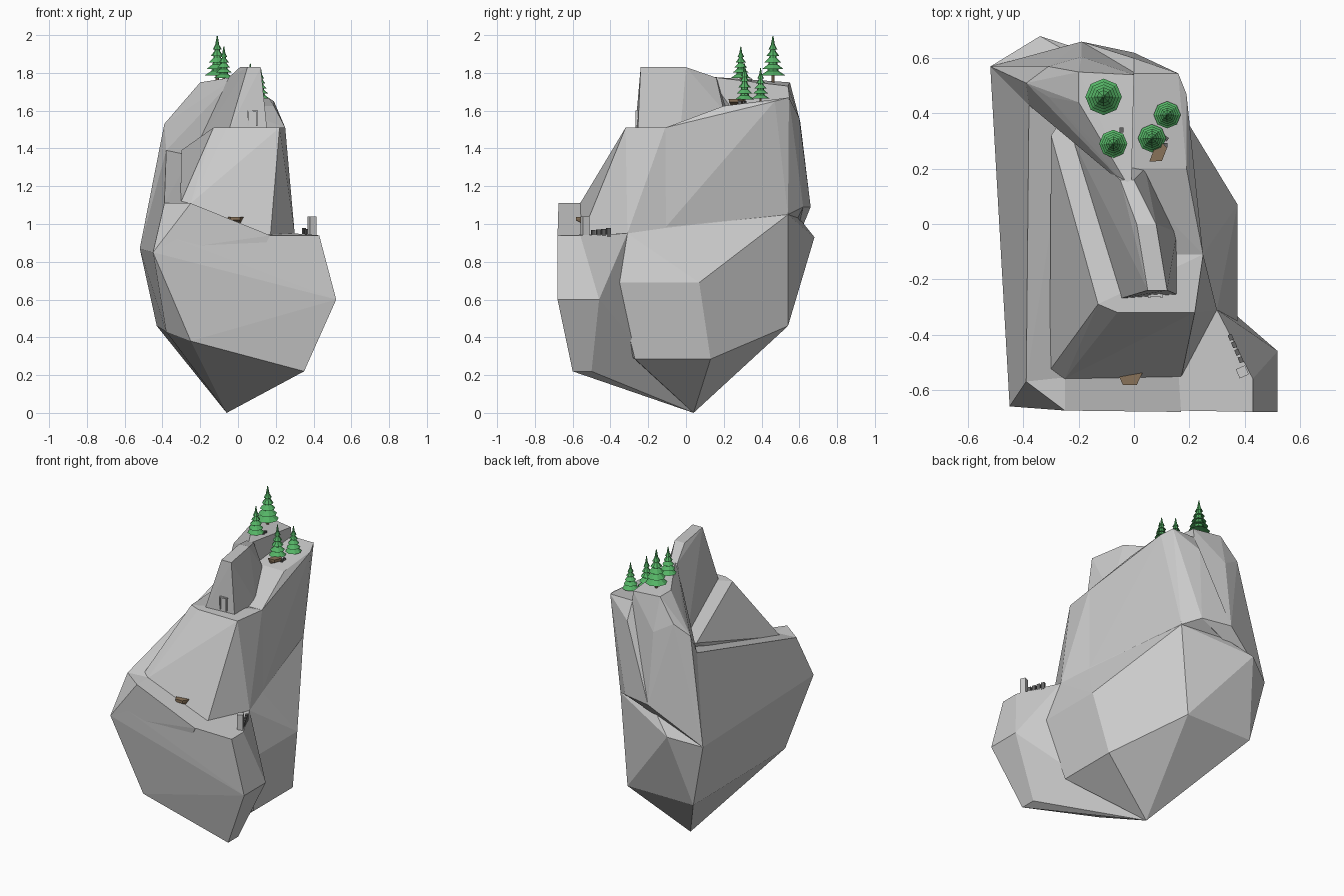
import bpy, bmesh, math
from itertools import product
from mathutils import Matrix

if "Cube" in bpy.data.objects:
    bpy.data.objects.remove(bpy.data.objects["Cube"])


def colour(name, *rgb):
    m = bpy.data.materials.new(name)
    m.diffuse_color = (*rgb, 1)
    m.use_nodes = True
    m.node_tree.nodes["Principled BSDF"].inputs["Base Color"].default_value = m.diffuse_color
    return m


GREEN = colour("pine_green", .09, .45, .13)
BROWN = colour("earth_brown", .25, .17, .1)
DARK = colour("dark_stone", .13, .13, .13)


def finish(name, bm, mat=None):
    bmesh.ops.recalc_face_normals(bm, faces=bm.faces)
    me = bpy.data.meshes.new(name)
    bm.to_mesh(me)
    bm.free()
    ob = bpy.data.objects.new(name, me)
    bpy.context.collection.objects.link(ob)
    if mat:
        me.materials.append(mat)
    return ob


def corners(*axes):
    """Corner points of an edge or rectangle: each axis is one value or a span."""
    return list(product(*[a if isinstance(a, tuple) else (a,) for a in axes]))


def hull(name, *groups, mat=None, place=Matrix()):
    """Faceted block: convex hull around groups of corners."""
    bm = bmesh.new()
    for group in groups:
        for p in group:
            bm.verts.new(p)
    bmesh.ops.convex_hull(bm, input=bm.verts)
    bmesh.ops.delete(bm, geom=[v for v in bm.verts if not v.link_faces], context='VERTS')
    bm.transform(place)
    return finish(name, bm, mat)


def box(name, loc, size, turn=0, mat=None):
    bm = bmesh.new()
    bmesh.ops.create_cube(bm, size=1, matrix=Matrix.Translation(loc)
                          @ Matrix.Rotation(turn, 4, 'Z') @ Matrix.Diagonal((*size, 1)))
    return finish(name, bm, mat)


def lathe(name, loc, profile, sides, mat):
    bm = bmesh.new()
    rings = [[bm.verts.new((r * math.cos(math.tau * i / sides), r * math.sin(math.tau * i / sides), z))
              for i in range(sides)] for r, z in profile]
    for a, b in zip(rings, rings[1:]):
        for i in range(sides):
            j = (i + 1) % sides
            bm.faces.new((a[i], a[j], b[j], b[i]))
    bm.faces.new(rings[0])
    bm.faces.new(rings[-1])
    bm.transform(Matrix.Translation(loc))
    return finish(name, bm, mat)


# Corners shared by neighbouring rock parts
apex = corners(-.06, .04, 0)
low_left = corners(-.38, -.47, .43)
left_front = corners(-.45, -.66, .85)
left_back = corners(-.52, .57, .87)
waist = corners(.30, -.31, .95) + corners(.25, -.11, .98)
waist_back = corners(.09, .54, 1.05)
notch = corners(-.2, .60, 1.03)
spine = corners(-.19, .66, 1.09) + corners(0, .62, 1.09)
path_front = corners(-.39, -.57, 1.11)
path_back = corners(-.38, .43, 1.39)
path_turn = corners(-.23, (.32, .43), 1.39)
tier_side = corners(.25, -.11, 1.51)

# Lower rock mass tapering to a point
rock = hull("rock", apex, low_left, left_front, left_back, waist, waist_back, notch,
            corners(.30, (-.27, .13), .285), corners(.375, (-.37, .07), .69),
            corners((-.43, .04), .54, .46), corners(-.34, .68, .93))

# Front block with the low ledge
front = hull("front_block", apex, low_left, left_front, waist[:1], corners(-.25, -.61, .38),
             corners(.43, (-.68, -.56), .94), corners(.52, (-.68, -.46), .60),
             corners(.35, (-.60, -.50), .22), corners(-.38, -.665, .94))

# Ledge rising to the left corner
ledge = hull("ledge_ramp", path_front, left_front, corners(-.25, (-.675, -.54), 1.11),
             corners(.17, (-.68, -.50), .94), corners(.1, (-.66, -.4), .8))

# Left path climbing towards the back
path = hull("left_path", left_front, left_back, path_front, path_back, path_turn[1:],
            corners(-.39, -.57, .94), corners(-.25, -.555, 1.11), corners(0, (-.5, .5), .9))

# Middle tier with sloping front
tier = hull("middle_tier", waist, waist_back, tier_side, path_turn,
            corners(-.25, -.56, (.92, 1.11)), corners(.17, -.56, .92),
            corners((-.06, .22), -.32, 1.51), corners(-.13, -.29, 1.51),
            corners(-.305, -.53, 1.11), corners(-.30, .32, 1.39))

# Right rear shoulder
right = hull("right_shoulder", waist[1:], waist_back, tier_side, spine, notch,
             corners(0, -.11, 1.5), corners((-.05, .19), .20, 1.625),
             corners(.19, .47, 1.65), corners((0, .16), .545, 1.67), corners(0, .60, 1.56))

# Left rear shoulder with the high plateau
left = hull("left_shoulder", path_back, path_turn[1:], left_back, spine, notch,
            corners(-.39, .51, 1.53), corners(-.31, (.46, .57), 1.61),
            corners(-.2, (.44, .55), 1.75), corners(0, .54, 1.73), corners(-.1, .27, 1.4),
            corners(-.19, .605, 1.54), corners(-.1, .25, 1.75), corners(-.01, .12, 1.78))

# Summit ridge
ridge = hull("summit_ridge", path_turn[:1], corners((.05, .12), -.24, 1.83),
             corners((.01, .08), 0, 1.83), corners((-.05, 0), .16, 1.775),
             corners(-.05, -.27, 1.49), corners(.155, (-.255, -.03), 1.49), corners(.04, .20, 1.6))

# Fuse the rock parts into one shell
bpy.context.view_layer.objects.active = rock
for part in (front, ledge, path, tier, right, left, ridge):
    mod = rock.modifiers.new("fuse", 'BOOLEAN')
    mod.operation, mod.solver, mod.object = 'UNION', 'EXACT', part
    bpy.ops.object.modifier_apply(modifier=mod.name)
    bpy.data.objects.remove(part)


def pine(x, y, z, r, h, tiers=5):
    prof = []
    for t in range(tiers):
        k, z0 = r * (1 - .16 * t), h * (.15 + .14 * t)
        prof += [(k * .5, z0 + h * .02), (k, z0), (k * .45, z0 + h * .1)]
    lathe("pine_foliage", (x, y, z), prof + [(r * .04, h)], 8, GREEN)
    lathe("pine_trunk", (x, y, z - .02), [(r * .16, 0), (r * .12, h * .4)], 6, BROWN)


# Pine trees on the summit
pine(-.11, .46, 1.75, .066, .245)
pine(-.075, .29, 1.745, .051, .195)
pine(.065, .31, 1.625, .051, .225)
pine(.12, .395, 1.635, .049, .19)

# Brown boulders
for loc, turn in (((-.015, -.56, 1.02), 0), ((.09, .26, 1.645), 1.2)):
    hull("boulder", corners((-.045, .045), .02, .018), corners((-.025, .025), -.022, (0, .018)),
         corners((-.03, .03), .015, -.018), mat=BROWN,
         place=Matrix.Translation(loc) @ Matrix.Rotation(turn, 4, 'Z'))

# Broken pillar and stones on the front right ledge
box("pillar", (.392, -.535, .985), (.036, .036, .11), .4)
for n in range(4):
    box("ledge_stone", (.35 + .012 * n, -.41 - .027 * n, .955), (.015, .022, .045 - .006 * n), .4, DARK)

# Small stones among the trees
for n in range(2):
    box("summit_stone", (-.045, .34 - .025 * n, 1.76), (.014, .018, .02), n, DARK)
    box("summit_stone", (.115, .285 + .025 * n, 1.64), (.014, .018, .02), n, DARK)

# Door frame on the summit front
for x in (.055, .1):
    box("door_post", (x, -.261, 1.56), (.008, .012, .08))
box("door_lintel", (.078, -.257, 1.6), (.053, .012, .008))
